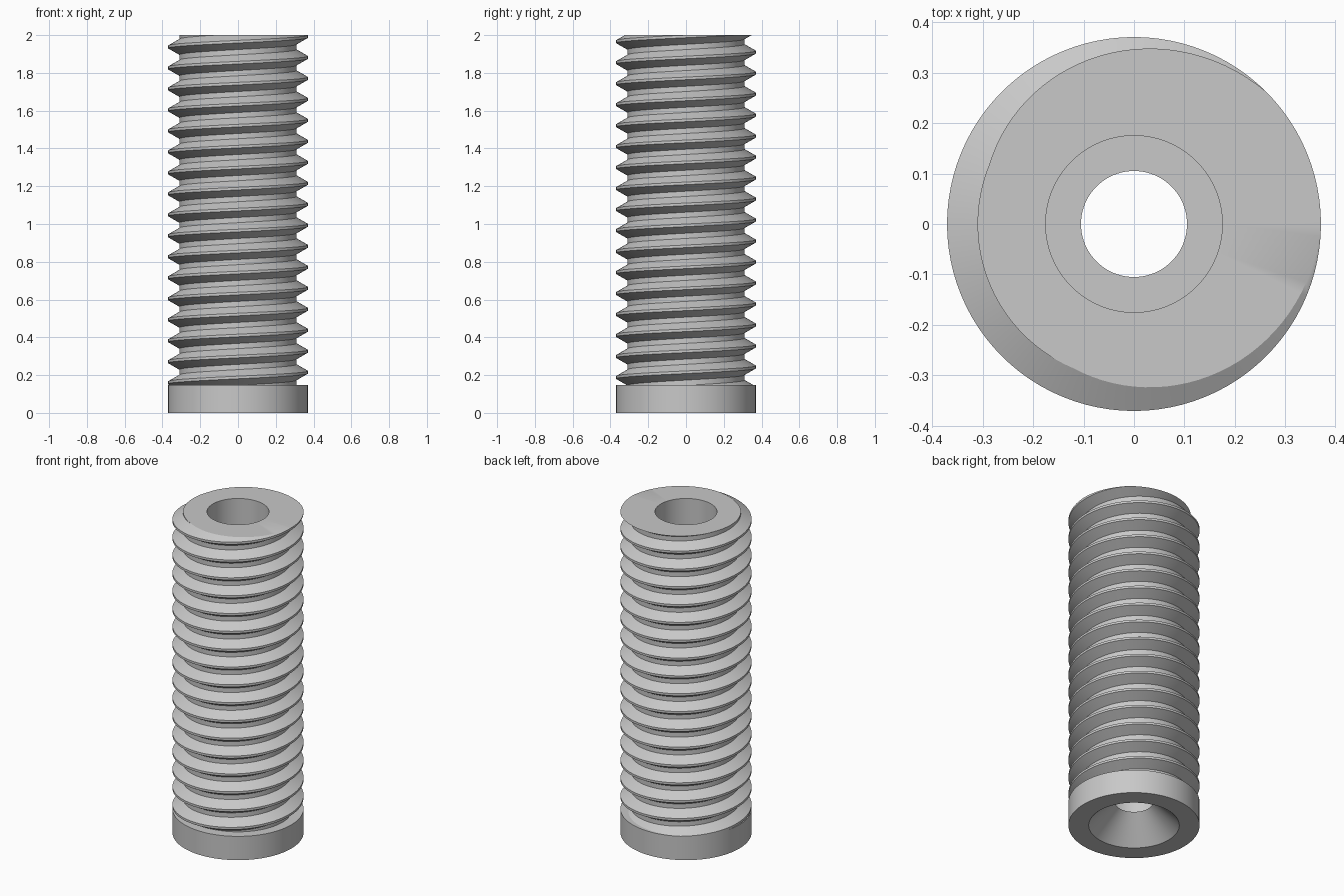
import bpy
import bmesh
from math import sin, cos, tau, radians

MM = 2 / 27            # the part is 27 units long, scaled to 2
PITCH = 1.5 * MM
CREST, ROOT = 5 * MM, 0.31
BASE_TOP, TOP = 2 * MM, 2.0
BORE, HOLE, SINK = 0.175, 0.105, 0.256
SEG = 96

if "Cube" in bpy.data.objects:
    bpy.data.objects.remove(bpy.data.objects["Cube"])

grey = bpy.data.materials.new("plain grey")
grey.use_nodes = True
colour = (0.58, 0.58, 0.58, 1)
grey.diffuse_color = colour
grey.node_tree.nodes["Principled BSDF"].inputs["Base Color"].default_value = colour


def ring(bm, r, z):
    return [bm.verts.new((r * cos(tau * i / SEG), r * sin(tau * i / SEG), z))
            for i in range(SEG)]


def skin(bm, a, b):
    for i in range(SEG):
        j = (i + 1) % SEG
        bm.faces.new((a[i], a[j], b[j], b[i]))


def finish(bm, name):
    bmesh.ops.recalc_face_normals(bm, faces=bm.faces[:])
    mesh = bpy.data.meshes.new(name)
    bm.to_mesh(mesh)
    bm.free()
    mesh.materials.append(grey)
    obj = bpy.data.objects.new(name, mesh)
    bpy.context.collection.objects.link(obj)
    bpy.ops.object.select_all(action='DESELECT')
    obj.select_set(True)
    bpy.context.view_layer.objects.active = obj
    bpy.ops.object.shade_smooth_by_angle(angle=radians(30))


# Base collar with a countersunk hole
bm = bmesh.new()
rings = [ring(bm, r, z) for r, z in (
    (SINK, 0), (CREST, 0), (CREST, BASE_TOP), (BORE, BASE_TOP), (HOLE, BASE_TOP))]
for a, b in zip(rings, rings[1:] + rings[:1]):
    skin(bm, a, b)
finish(bm, "base_collar")

# Threaded sleeve: a right-handed helical skin, longer than needed
bm = bmesh.new()
profile = ((CREST, -1 / 8), (CREST, 0), (ROOT, 5 / 16), (ROOT, 9 / 16))
turns = 21
start = TOP - 19 * PITCH
rows = []
for i in range(turns * SEG + 1):
    t = i / SEG
    rows.append([bm.verts.new((r * cos(tau * t), r * sin(tau * t),
                               start + (t + dz) * PITCH)) for r, dz in profile])
for i in range((turns - 1) * SEG):
    a = rows[i] + rows[i + SEG][:1]
    b = rows[i + 1] + rows[i + 1 + SEG][:1]
    for k in range(4):
        bm.faces.new((a[k], b[k], b[k + 1], a[k + 1]))

# Trim the skin flat at both ends
for z, up in ((BASE_TOP, -1), (TOP, 1)):
    bmesh.ops.bisect_plane(bm, geom=bm.verts[:] + bm.edges[:] + bm.faces[:],
                           dist=1e-5, plane_co=(0, 0, z), plane_no=(0, 0, up),
                           clear_outer=True)
bmesh.ops.delete(bm, geom=[v for v in bm.verts if not v.link_faces], context='VERTS')

# Bore wall and flat top face
skin(bm, ring(bm, BORE, BASE_TOP), ring(bm, BORE, TOP))
rim = [e for e in bm.edges if e.is_boundary
       and all(abs(v.co.z - TOP) < 1e-4 for v in e.verts)]
bmesh.ops.triangle_fill(bm, edges=rim, use_beauty=True, normal=(0, 0, 1))
finish(bm, "threaded_sleeve")
